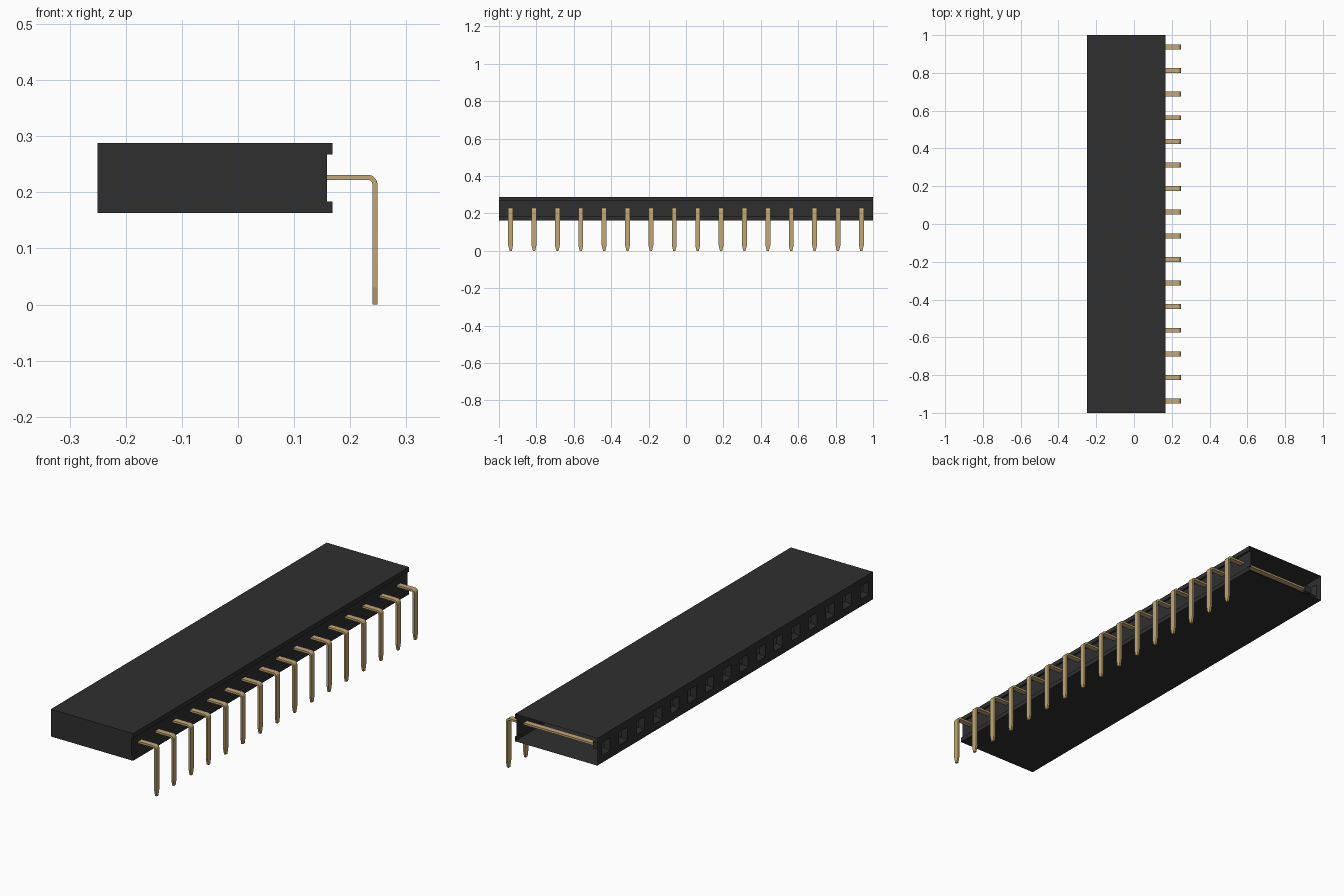
import bpy
import bmesh
from math import sin, cos, pi
from mathutils import Vector

COUNT, PITCH = 16, 0.125
LEFT, RIGHT, NOTCH = -0.25, 0.168, 0.159
BOTTOM, TOP = 0.163, 0.288
PIN_Z = 0.2265
FIRST_Y = -1 + PITCH / 2

cube = bpy.data.objects.get("Cube")
if cube:
    bpy.data.objects.remove(cube)


def material(name, rgb):
    mat = bpy.data.materials.new(name)
    mat.use_nodes = True
    mat.diffuse_color = (*rgb, 1)
    bsdf = next(n for n in mat.node_tree.nodes if n.type == "BSDF_PRINCIPLED")
    bsdf.inputs["Base Color"].default_value = (*rgb, 1)
    return mat


def finish(bm, name, mat):
    bmesh.ops.remove_doubles(bm, verts=bm.verts, dist=0.0001)
    bmesh.ops.recalc_face_normals(bm, faces=bm.faces)
    mesh = bpy.data.meshes.new(name)
    bm.to_mesh(mesh)
    bm.free()
    mesh.materials.append(mat)
    obj = bpy.data.objects.new(name, mesh)
    bpy.context.collection.objects.link(obj)
    return obj


def bridge(bm, a, b):
    """Join two closed loops of vertices with quads."""
    for i in range(len(a)):
        j = (i + 1) % len(a)
        bm.faces.new((a[i], a[j], b[j], b[i]))


def ring(bm, x, y, half_y, z0, z1):
    return [bm.verts.new((x, y + sy * half_y, z))
            for sy, z in ((-1, z0), (1, z0), (1, z1), (-1, z1))]


black = material("black plastic", (0.028, 0.028, 0.028))
gold = material("gold metal", (0.54, 0.39, 0.18))

# Housing: a hollow shell with a grooved pin side and one open end
bm = bmesh.new()
profile = [(LEFT, BOTTOM), (RIGHT, BOTTOM), (RIGHT, 0.184), (NOTCH, 0.184),
           (NOTCH, 0.267), (RIGHT, 0.267), (RIGHT, TOP), (LEFT, TOP)]
front = [bm.verts.new((x, -1, z)) for x, z in profile]
back = [bm.verts.new((x, 1, z)) for x, z in profile]
for i in range(len(profile) - 1):
    bm.faces.new((front[i], front[i + 1], back[i + 1], back[i]))
bm.faces.new(front)

# Socket side: one framed, funnel-shaped opening per pin
for k in range(COUNT):
    y = FIRST_Y + k * PITCH
    loops = [ring(bm, LEFT, y, PITCH / 2, BOTTOM, TOP)]
    for depth, half in ((0, 0.03), (0.02, 0.016), (0.055, 0.016)):
        loops.append(ring(bm, LEFT + depth, y, half, PIN_Z - half, PIN_Z + half))
    for a, b in zip(loops, loops[1:]):
        bridge(bm, a, b)
    bm.faces.new(loops[-1])
finish(bm, "housing", black)

# Pin: flat strip swept around a right-angle bend, with a narrowed tip
THICK, HALF_W, LEG_X, BEND = 0.0045, 0.013, 0.244, 0.012
path = [(Vector((-0.195, 0, PIN_Z)), 0, HALF_W)]
for s in range(6):
    a = s / 5 * pi / 2
    centre = Vector((LEG_X - BEND, 0, PIN_Z - BEND))
    path.append((centre + BEND * Vector((sin(a), 0, cos(a))), a, HALF_W))
path.append((Vector((LEG_X, 0, 0.03)), pi / 2, HALF_W))
path.append((Vector((LEG_X, 0, 0)), pi / 2, 0.006))

bm = bmesh.new()
loops = []
for p, a, half in path:
    out = Vector((sin(a), 0, cos(a))) * THICK
    side = Vector((0, half, 0))
    loops.append([bm.verts.new(p + u * out + v * side)
                  for u, v in ((-1, -1), (-1, 1), (1, 1), (1, -1))])
for a, b in zip(loops, loops[1:]):
    bridge(bm, a, b)
bm.faces.new(loops[0])
bm.faces.new(loops[-1])
pins = finish(bm, "bent_pins", gold)
pins.location.y = FIRST_Y

# Repeat the pin along the housing
array = pins.modifiers.new("pin row", "ARRAY")
array.count = COUNT
array.use_relative_offset = False
array.use_constant_offset = True
array.constant_offset_displace = (0, PITCH, 0)
